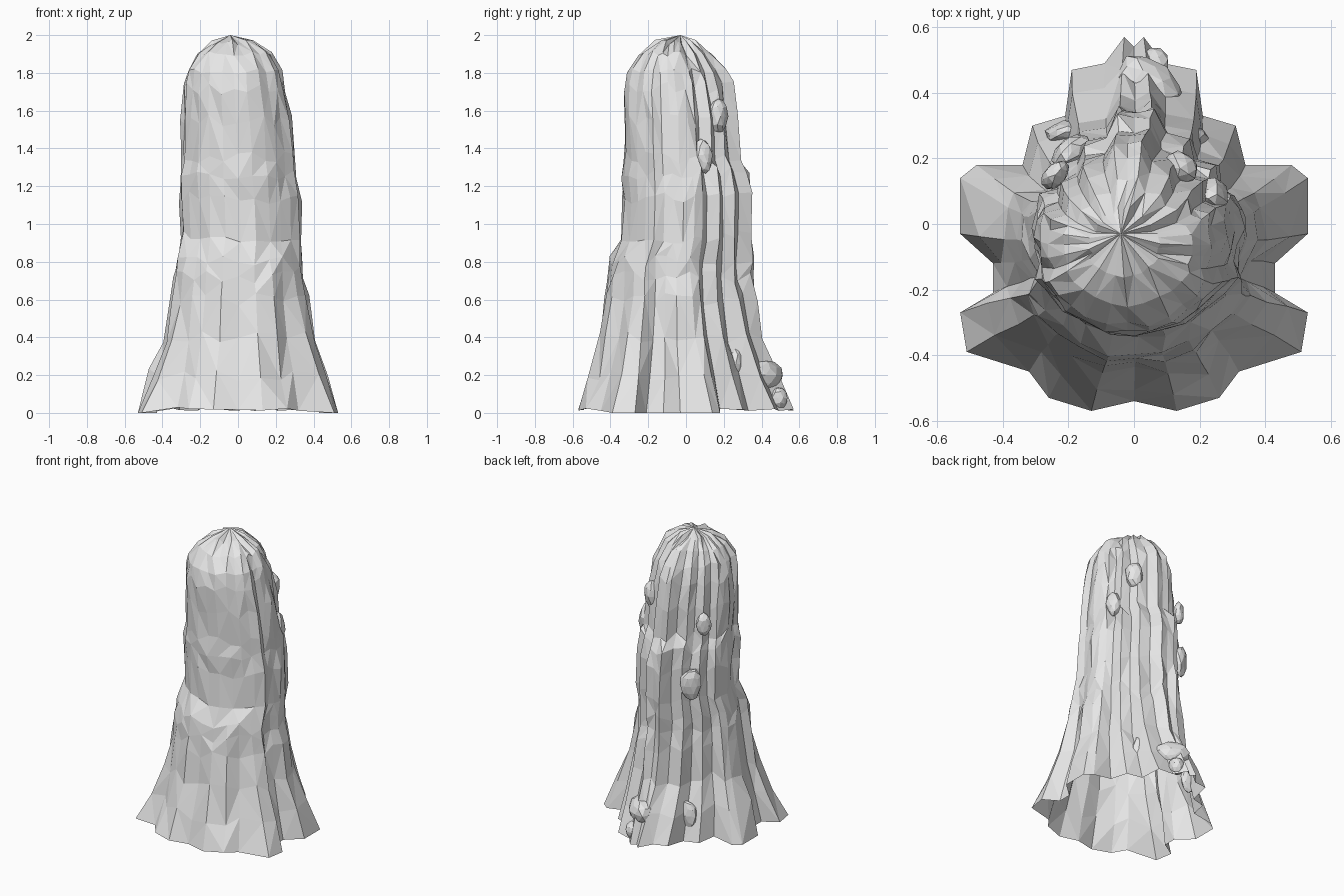
import bpy
import bmesh
import random
from mathutils import Vector, Euler

random.seed(7)

if "Cube" in bpy.data.objects:
    bpy.data.objects.remove(bpy.data.objects["Cube"], do_unlink=True)

stone = bpy.data.materials.new("pale grey stone")
stone.use_nodes = True
stone.diffuse_color = (0.8, 0.8, 0.8, 1)
stone.node_tree.nodes["Principled BSDF"].inputs["Base Color"].default_value = stone.diffuse_color


def finish(bm, name):
    """Turn a bmesh into a flat-shaded stone object."""
    mesh = bpy.data.meshes.new(name)
    bm.to_mesh(mesh)
    bm.free()
    mesh.materials.append(stone)
    obj = bpy.data.objects.new(name, mesh)
    bpy.context.collection.objects.link(obj)
    return obj


def mirrored(half):
    """Close a half outline that runs from front centre to back centre."""
    return half + [(-x, y) for x, y in reversed(half[1:-1])]


def mix(a, b, t):
    return a + (b - a) * t


# Lobed footprint with buttress roots
foot = mirrored([
    (0, -.54), (.13, -.57), (.26, -.53), (.32, -.45), (.51, -.39), (.53, -.27),
    (.43, -.21), (.43, -.12), (.53, -.03), (.53, .14), (.48, .18), (.34, .18),
    (.31, .3), (.21, .33), (.19, .47), (.09, .49), (.03, .57), (0, .54)])

# Column section in unit size: rounded front, ridged and pointed back
section = mirrored([
    (0, -1), (.25, -.98), (.5, -.88), (.68, -.76), (.83, -.63), (.95, -.48),
    (.91, -.34), (.96, -.2), (1, -.05), (.96, .12), (.92, .25), (.76, .3),
    (.74, .5), (.56, .56), (.5, .74), (.27, .78), (.16, 1), (0, .96)])

# Height, left and right reach, front and back reach, share of the footprint
levels = [
    (.02, -.4, .4, -.4, .4, 1),
    (.2, -.35, .36, -.4, .33, .66),
    (.4, -.33, .34, -.4, .32, .35),
    (.6, -.32, .33, -.39, .32, .2),
    (.72, -.32, .33, -.4, .33, .1),
    (.8, -.32, .33, -.4, .34, .06),
    (.93, -.31, .34, -.35, .35, 0),
    (1.14, -.31, .33, -.34, .35, 0),
    (1.27, -.31, .31, -.34, .33, 0),
    (1.35, -.3, .3, -.33, .29, 0),
    (1.55, -.3, .28, -.33, .28, 0),
    (1.72, -.29, .25, -.33, .25, 0),
    (1.81, -.27, .23, -.31, .21, 0),
    (1.9, -.22, .18, -.25, .14, 0),
    (1.96, -.14, .08, -.16, .05, 0)]

# Rock pillar: rings of irregular points, open underneath
bm = bmesh.new()
rings = []
for n, (z, left, right, front, back, share) in enumerate(levels):
    ring = []
    for (fx, fy), (sx, sy) in zip(foot, section):
        # Unequal reach on each side shifts the column off centre
        x = mix((left + right) / 2 + sx * (right - left) / 2, fx, share)
        y = mix((front + back) / 2 + sy * (back - front) / 2, fy, share)
        if n == 0:
            drop = -.02 if abs(fx) > .4 else random.uniform(-.01, .01)
            ring.append(bm.verts.new((x, y, z + drop)))
            continue
        # Broken ledges wander in height; the crown stays tidier
        wander = .035 if z < 1.8 else .015
        push = 1 + random.uniform(-.035, .03)
        ring.append(bm.verts.new((x * push, y * push, z + random.uniform(-wander, wander))))
    rings.append(ring)

count = len(section)
for low, high in zip(rings, rings[1:]):
    for i in range(count):
        j = (i + 1) % count
        a, b, c, d = low[i], low[j], high[j], high[i]
        if random.random() < .5:
            bm.faces.new((a, b, c))
            bm.faces.new((a, c, d))
        else:
            bm.faces.new((a, b, d))
            bm.faces.new((b, c, d))

# Pointed crown
apex = bm.verts.new((-.04, -.03, 2))
for i in range(count):
    bm.faces.new((rings[-1][i], rings[-1][(i + 1) % count], apex))
finish(bm, "rock_pillar")


def boulder(name, place, size, turn=0, tilt=0):
    """Chipped stone lump half sunk into the pillar."""
    bm = bmesh.new()
    bmesh.ops.create_icosphere(bm, subdivisions=2, radius=1)
    rotation = Euler((tilt, 0, turn)).to_matrix()
    for v in bm.verts:
        chipped = v.co * random.uniform(.88, 1.06)
        v.co = rotation @ (chipped * Vector(size)) + Vector(place)
    finish(bm, name)


# Lumps clinging to the back
boulder("foot_boulder", (.05, .42, .2), (.12, .075, .085), -.7)
boulder("foot_pebble", (.06, .49, .08), (.05, .05, .06), -.4)
boulder("low_left_lump", (.17, .27, .26), (.06, .035, .09), -.3)
boulder("low_right_lump", (-.21, .28, .18), (.065, .035, .1), .1)
boulder("middle_right_lump", (-.19, .22, 1.05), (.07, .045, .11), .6)
boulder("upper_right_lump", (-.24, .15, 1.45), (.05, .035, .08), .8)
boulder("upper_left_lump", (.14, .17, 1.57), (.06, .05, .095), -.6)
boulder("side_left_lump", (.24, .09, 1.36), (.05, .05, .09), -.8, .2)
